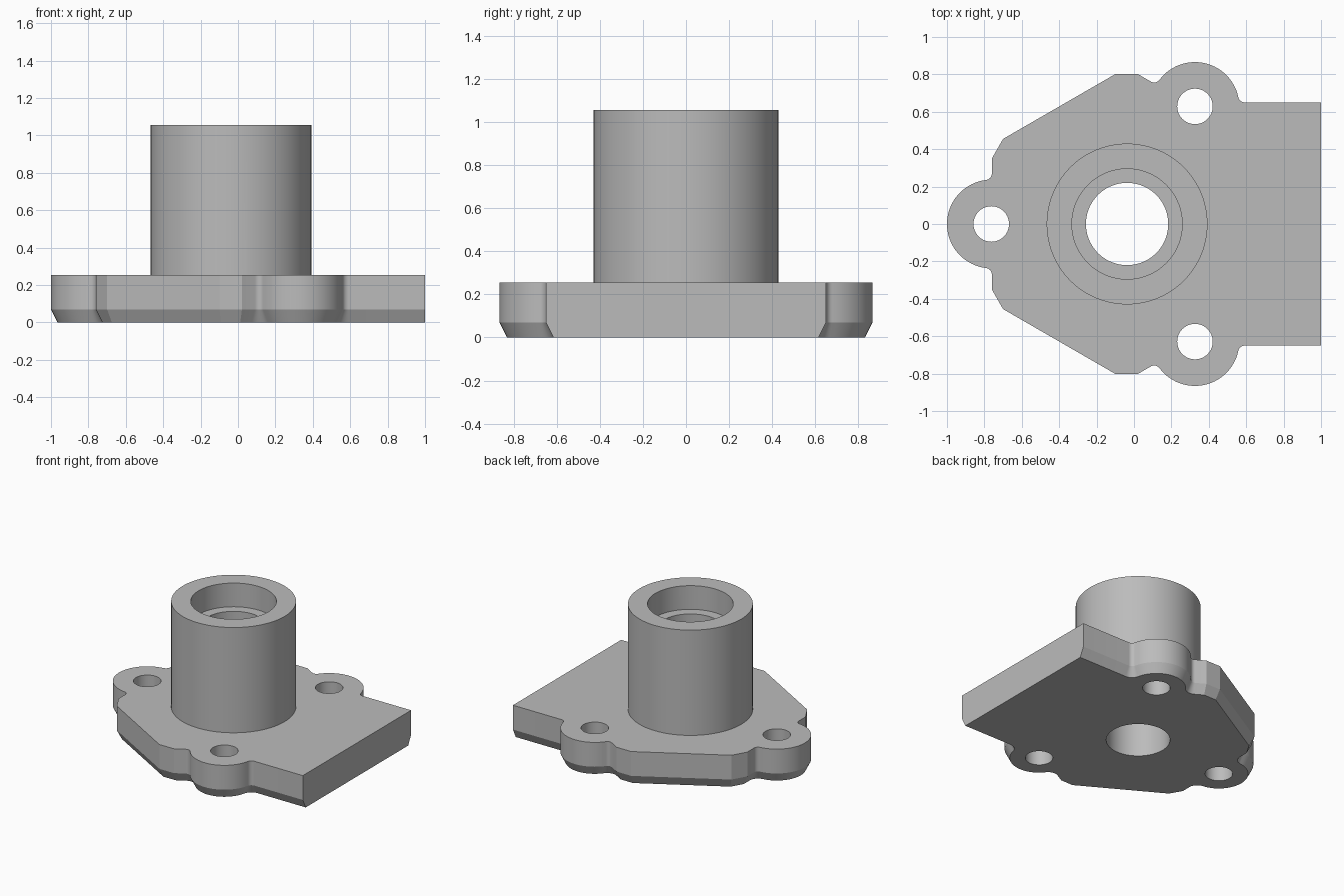
import bpy, bmesh, math
from mathutils import Vector

if "Cube" in bpy.data.objects:
    bpy.data.objects.remove(bpy.data.objects["Cube"], do_unlink=True)

AXIS_X = -0.037                      # centre of barrel and bolt circle
PLATE_TOP, BARREL_TOP, LEDGE = 0.255, 1.055, 0.875
BOLT_R, LOBE_R, FILLET_R = 0.726, 0.237, 0.035
CHAMFER_IN, CHAMFER_H = 0.035, 0.07

metal = bpy.data.materials.new("grey metal")
grey = (0.5, 0.5, 0.5, 1)
metal.diffuse_color = grey
metal.use_nodes = True
metal.node_tree.nodes["Principled BSDF"].inputs["Base Color"].default_value = grey


def arc(centre, radius, start, end, n):
    angles = [math.radians(start + (end - start) * i / n) for i in range(n + 1)]
    return [centre + radius * Vector((math.cos(a), math.sin(a))) for a in angles]


def reflect(p):
    """Mirror across the line through the axis midway between two lobes."""
    a, r = math.radians(240) - math.atan2(p.y, p.x - AXIS_X), (p - Vector((AXIS_X, 0))).length
    return Vector((AXIS_X + r * math.cos(a), r * math.sin(a)))


# Half outline: tail side, side lobe, slanted flank, end lobe
end_lobe = Vector((AXIS_X - BOLT_R, 0))
side_lobe = reflect(end_lobe)
reach = LOBE_R + FILLET_R

flat_x = -0.76
dx = flat_x - FILLET_R - end_lobe.x
neck = Vector((flat_x - FILLET_R, math.sqrt(reach**2 - dx**2)))
neck_angle = math.degrees(math.atan2(neck.y, dx))
neck_arc = arc(neck, FILLET_R, 0, neck_angle - 180, 8)
flank = [Vector((-0.70, 0.455)), Vector((flat_x, 0.35))] + neck_arc

tail_y = 0.65
dy = tail_y + FILLET_R - side_lobe.y
tail = Vector((side_lobe.x + math.sqrt(reach**2 - dy**2), tail_y + FILLET_R))
tail_angle = math.degrees(math.atan2(dy, tail.x - side_lobe.x))

half = [Vector((1, tail_y))]
half += arc(tail, FILLET_R, 270, 180 + tail_angle, 8)
half += arc(side_lobe, LOBE_R, tail_angle, 240 - neck_angle, 28)[1:-1]
half += [reflect(p) for p in reversed(flank)] + flank
half += arc(end_lobe, LOBE_R, neck_angle, 180, 18)[1:]
outline = half + [Vector((p.x, -p.y)) for p in reversed(half[:-1])]


def inset(points, d):
    """Mitred inward offset; the straight tail end stays in place."""
    result = []
    for i, p in enumerate(points):
        if p.x > 0.999:
            result.append(Vector((p.x, p.y - math.copysign(d, p.y))))
            continue
        a = (p - points[i - 1]).normalized()
        b = (points[(i + 1) % len(points)] - p).normalized()
        na, nb = Vector((-a.y, a.x)), Vector((-b.y, b.x))
        result.append(p + (na + nb) * d / (1 + na.dot(nb)))
    return result


def mesh_object(name, bm):
    bmesh.ops.recalc_face_normals(bm, faces=bm.faces)
    mesh = bpy.data.meshes.new(name)
    bm.to_mesh(mesh)
    bm.free()
    mesh.materials.append(metal)
    obj = bpy.data.objects.new(name, mesh)
    bpy.context.collection.objects.link(obj)
    return obj


def cylinder(name, x, y, radius, z0, z1, sides):
    bm = bmesh.new()
    bmesh.ops.create_cone(bm, cap_ends=True, segments=sides, radius1=radius,
                          radius2=radius, depth=z1 - z0)
    bmesh.ops.translate(bm, verts=bm.verts, vec=(x, y, (z0 + z1) / 2))
    return mesh_object(name, bm)


def combine(target, tool, operation):
    tool.hide_render = True
    mod = target.modifiers.new(tool.name, 'BOOLEAN')
    mod.operation, mod.solver, mod.object = operation, 'EXACT', tool
    bpy.context.view_layer.objects.active = target
    bpy.ops.object.modifier_apply(modifier=mod.name)
    bpy.data.objects.remove(tool, do_unlink=True)


# Plate with a chamfered lower edge
bm = bmesh.new()
layers = [(inset(outline, CHAMFER_IN), 0), (outline, CHAMFER_H), (outline, PLATE_TOP)]
rings = [[bm.verts.new((p.x, p.y, z)) for p in pts] for pts, z in layers]
for low, high in zip(rings, rings[1:]):
    for i in range(len(low)):
        bm.faces.new((low[i - 1], low[i], high[i], high[i - 1]))
bm.faces.new(rings[0])
bm.faces.new(rings[-1])
housing = mesh_object("flanged_housing", bm)

# Barrel, stepped bore and bolt holes
combine(housing, cylinder("barrel", AXIS_X, 0, 0.43, 0.15, BARREL_TOP, 96), 'UNION')
combine(housing, cylinder("bore", AXIS_X, 0, 0.22, -0.1, 1.2, 72), 'DIFFERENCE')
combine(housing, cylinder("counterbore", AXIS_X, 0, 0.295, LEDGE, 1.2, 72), 'DIFFERENCE')
for spot in (end_lobe, side_lobe, Vector((side_lobe.x, -side_lobe.y))):
    combine(housing, cylinder("bolt_hole", spot.x, spot.y, 0.095, -0.1, 0.4, 40), 'DIFFERENCE')

# Smooth round walls, keep hard edges
bpy.ops.object.select_all(action='DESELECT')
housing.select_set(True)
bpy.context.view_layer.objects.active = housing
bpy.ops.object.shade_smooth_by_angle(angle=math.radians(25))
